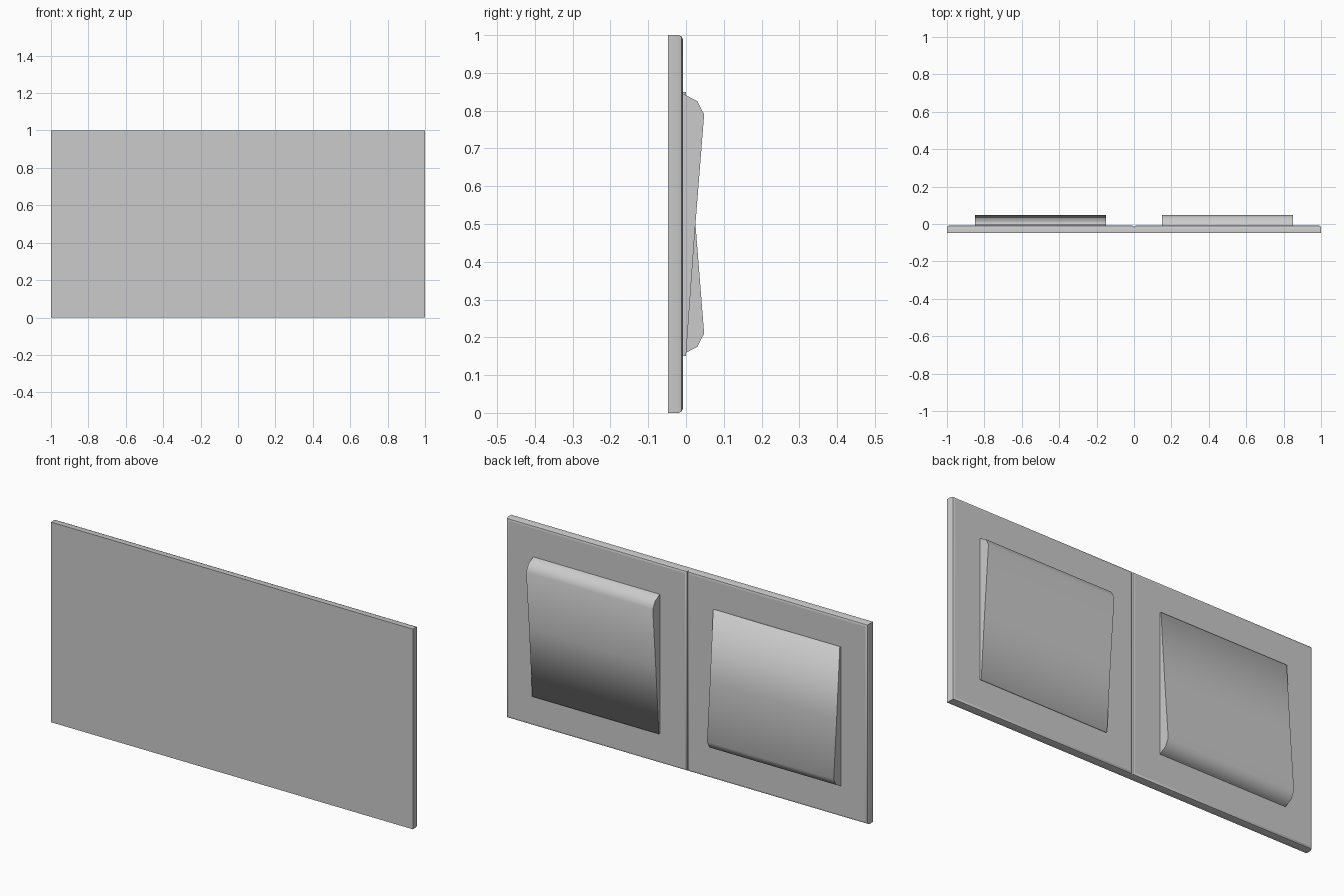
import bpy
import bmesh
from math import radians

if "Cube" in bpy.data.objects:
    bpy.data.objects.remove(bpy.data.objects["Cube"], do_unlink=True)

# Single grey plastic
grey = bpy.data.materials.new("grey_plastic")
grey.use_nodes = True
colour = (0.6, 0.6, 0.6, 1)
grey.diffuse_color = colour
grey.node_tree.nodes["Principled BSDF"].inputs["Base Color"].default_value = colour

BACK, FACE, PEAK = -0.048, -0.008, 0.048


def finish(name, bm):
    mesh = bpy.data.meshes.new(name)
    bm.to_mesh(mesh)
    bm.free()
    mesh.materials.append(grey)
    obj = bpy.data.objects.new(name, mesh)
    bpy.context.collection.objects.link(obj)
    return obj


def plate(name, cx):
    """Square wall plate with its rear-facing rim bevelled."""
    bm = bmesh.new()
    bmesh.ops.create_cube(bm, size=1)
    for v in bm.verts:
        v.co.x += cx
        v.co.y = FACE if v.co.y > 0 else BACK
        v.co.z += 0.5
    rim = [e for e in bm.edges if all(v.co.y > BACK + 0.01 for v in e.verts)]
    bmesh.ops.bevel(bm, geom=rim, offset=0.012, segments=2, profile=0.5,
                    affect='EDGES')
    bm.normal_update()
    for f in bm.faces:
        f.smooth = abs(f.normal.y) < 0.99
    for e in bm.edges:
        e.smooth = e.calc_face_angle(0) < radians(40)
    finish(name, bm)


def rocker(name, cx, flip):
    """Tilted rocker: a side profile extruded across its width."""
    profile = [(FACE - 0.004, 0.15), (0, 0.15), (0.025, 0.5), (PEAK, 0.79),
               (0.03, 0.825), (FACE, 0.845), (FACE - 0.004, 0.845)]
    bm = bmesh.new()
    verts = [bm.verts.new((cx - 0.35, y, 1 - z if flip else z))
             for y, z in profile]
    cap = bm.faces.new(verts)
    ext = bmesh.ops.extrude_face_region(bm, geom=[cap])
    bmesh.ops.translate(bm, vec=(0.7, 0, 0),
                        verts=[g for g in ext["geom"]
                               if isinstance(g, bmesh.types.BMVert)])
    bmesh.ops.recalc_face_normals(bm, faces=bm.faces)
    # Smooth around the profile, flat on the two ends
    for f in bm.faces:
        f.smooth = abs(f.normal.x) < 0.5
    finish(name, bm)


for side, cx, flip in (("left", 0.5, False), ("right", -0.5, True)):
    plate(side + "_plate", cx)
    rocker(side + "_rocker", cx, flip)
